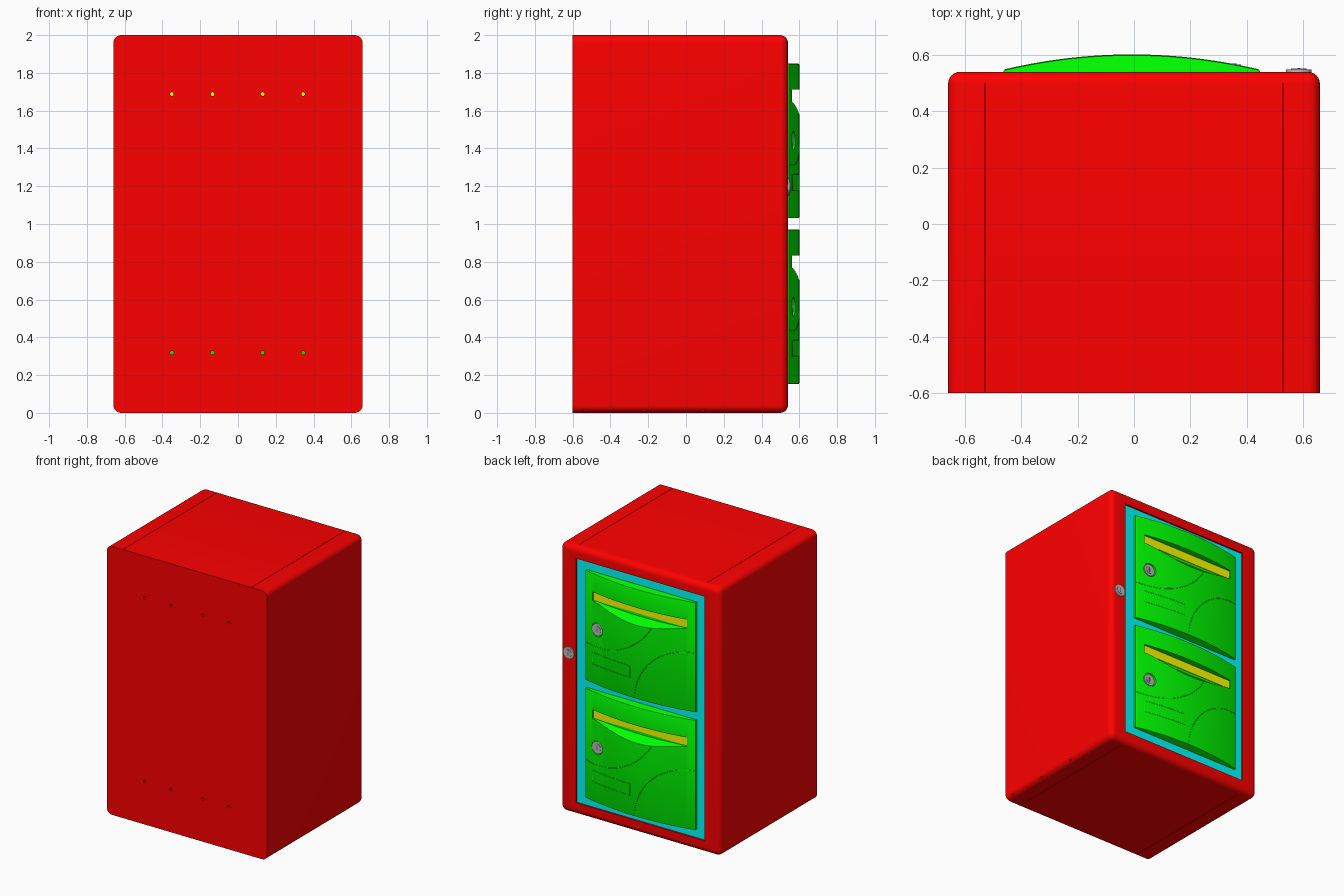
import bpy, bmesh, math
from math import radians, sin, cos

if "Cube" in bpy.data.objects:
    bpy.data.objects.remove(bpy.data.objects["Cube"])


def material(name, rgb):
    m = bpy.data.materials.new(name)
    m.diffuse_color = (*rgb, 1)
    m.use_nodes = True
    m.node_tree.nodes["Principled BSDF"].inputs["Base Color"].default_value = m.diffuse_color
    return m


RED = material("red", (1, 0, 0))
GREEN = material("green", (0, 1, 0))
CYAN = material("cyan", (0, 1, 1))
YELLOW = material("yellow", (1, 1, 0))
GREY = material("grey", (0.5, 0.5, 0.5))
DARK = material("dark_grey", (0.2, 0.2, 0.2))


def finish(bm, name, mat=None):
    bmesh.ops.recalc_face_normals(bm, faces=bm.faces[:])
    me = bpy.data.meshes.new(name)
    bm.to_mesh(me)
    bm.free()
    ob = bpy.data.objects.new(name, me)
    bpy.context.collection.objects.link(ob)
    if mat:
        me.materials.append(mat)
    return ob


def activate(ob):
    bpy.ops.object.select_all(action='DESELECT')
    bpy.context.view_layer.objects.active = ob
    ob.select_set(True)


def smooth(ob):
    activate(ob)
    bpy.ops.object.shade_smooth_by_angle(angle=radians(30))


def box_bm(x0, x1, y0, y1, z0, z1):
    bm = bmesh.new()
    bmesh.ops.create_cube(bm, size=1)
    for v in bm.verts:
        v.co = (x1 if v.co.x > 0 else x0, y1 if v.co.y > 0 else y0, z1 if v.co.z > 0 else z0)
    return bm


def box(name, *dims, mat=None):
    return finish(box_bm(*dims), name, mat)


def loft(name, rings, mat=None):
    """Closed solid joining equal-length outlines."""
    bm = bmesh.new()
    vs = [[bm.verts.new(p) for p in r] for r in rings]
    n = len(vs[0])
    for a, b in zip(vs, vs[1:]):
        for i in range(n):
            bm.faces.new((a[i], a[(i + 1) % n], b[(i + 1) % n], b[i]))
    bm.faces.new(vs[0])
    bm.faces.new(vs[-1])
    return finish(bm, name, mat)


def disc_y(name, x, z, r, y0, y1, mat=None, n=32):
    ang = [2 * math.pi * i / n for i in range(n)]
    return loft(name, [[(x + r * cos(a), y, z + r * sin(a)) for a in ang] for y in (y0, y1)], mat)


def cut(ob, cutter):
    m = ob.modifiers.new("cut", 'BOOLEAN')
    m.operation, m.solver, m.object = 'DIFFERENCE', 'EXACT', cutter
    activate(ob)
    bpy.ops.object.modifier_apply(modifier=m.name)
    bpy.data.objects.remove(cutter)


# Cabinet shell: rounded everywhere except the flat wall side
bm = box_bm(-0.66, 0.66, -0.6, 0.54, 0, 2)
edges = [e for e in bm.edges if any(v.co.y > 0 for v in e.verts)]
bmesh.ops.bevel(bm, geom=edges, offset=0.042, segments=6, profile=0.5, affect='EDGES')
cabinet = finish(bm, "cabinet_shell", RED)
cut(cabinet, box("cavity", -0.53, 0.53, -0.57, 0.7, 0.09, 1.91))

# Mounting holes, panel seams and small edge holes
for z in (0.318, 1.688):
    for x in (-0.35, -0.135, 0.13, 0.345):
        cut(cabinet, disc_y("hole", x, z, 0.01, -0.65, -0.5, n=16))
for s in (-1, 1):
    for z0, z1 in ((1.992, 2.1), (-0.1, 0.008)):
        cut(cabinet, box("seam", s * 0.5285 - 0.001, s * 0.5285 + 0.001, -0.595, 0.5, z0, z1))
for y in (-0.53, -0.22, 0.09):
    cut(cabinet, box("slot", 0.642, 0.7, y - 0.01, y + 0.01, 0.011, 0.019))
smooth(cabinet)

# Inner frame around the doors
for s, side in ((-1, "left"), (1, "right")):
    box("frame_" + side, *sorted((s * 0.445, s * 0.528)), 0.49, 0.53, 0.092, 1.908, mat=CYAN)
for name, z0, z1 in (("bottom", 0.092, 0.16), ("middle", 0.965, 1.035), ("top", 1.84, 1.908)):
    box("frame_" + name, -0.445, 0.445, 0.49, 0.53, z0, z1, mat=CYAN)


def bulge(x):
    return 0.6 - 0.26 * (x + 0.008) ** 2


def rib(name, pts, closed=False):
    """Fine raised line lying on the curved door face."""
    cu = bpy.data.curves.new(name, 'CURVE')
    cu.dimensions = '3D'
    cu.bevel_depth, cu.bevel_resolution = 0.003, 2
    sp = cu.splines.new('POLY')
    sp.points.add(len(pts) - 1)
    for p, (x, z) in zip(sp.points, pts):
        p.co = (x, bulge(x) - 0.001, z, 1)
    sp.use_cyclic_u = closed
    cu.materials.append(GREEN)
    bpy.context.collection.objects.link(bpy.data.objects.new(name, cu))


def lock(name, x, z, y0, y1):
    rim = disc_y(name + "_rim", x, z, 0.045, y0, y1, GREY)
    plug = disc_y(name + "_plug", x, z, 0.028, y1, y1 + 0.003, GREY)
    smooth(rim)
    smooth(plug)
    box(name + "_keyway", x - 0.005, x + 0.005, y1, y1 + 0.004, z - 0.018, z + 0.018, mat=DARK)


def handle_outline(y, z0, depth):
    """Straight top edge, bowed lower edge."""
    low = []
    for i in range(21):
        t = -1 + i / 10
        low.append((-0.012 + 0.388 * t, y, z0 - depth * (1 - t * t)))
    return low + [(0.376, y, z0 + 0.065), (-0.4, y, z0 + 0.065)]


def make_door(name, z):
    # Bowed door leaf
    xs = [-0.463 + 0.91 * i / 40 for i in range(41)]
    outline = [(x, bulge(x)) for x in xs] + [(0.447, 0.53), (-0.463, 0.53)]
    door = loft(name, [[(x, y, h) for x, y in outline] for h in (z, z + 0.818)], GREEN)
    bev = door.modifiers.new("bevel", 'BEVEL')
    bev.width, bev.segments, bev.limit_method, bev.angle_limit = 0.005, 2, 'ANGLE', radians(40)
    activate(door)
    bpy.ops.object.modifier_apply(modifier=bev.name)
    # Finger recess with a scooped lower lip, backed by a strip
    zh = z + 0.615
    cut(door, loft("scoop", [handle_outline(0.55, zh, 0.02), handle_outline(0.62, zh, 0.085)]))
    # Shallow round pocket for the lock
    cut(door, disc_y("pocket", 0.335, z + 0.41, 0.05, 0.557, 0.7))
    smooth(door)
    box(name + "_handle_strip", -0.4, 0.376, 0.525, 0.554, zh, zh + 0.064, mat=YELLOW)
    # Decorative arcs and label outline
    a = [radians(d) for d in range(0, 360, 2)]
    upper = [(0.36 + 0.58 * cos(t), z + 0.86 + 0.58 * sin(t)) for t in a]
    rib(name + "_upper_arc", [p for p in upper if p[0] < 0.443 and p[1] < z + 0.565])
    lower = [(-0.46 + 0.47 * cos(t), z - 0.03 + 0.47 * sin(t)) for t in a[:46]]
    rib(name + "_lower_arc", [p for p in lower if p[1] > z + 0.005])
    lx = [0.045 + 0.33 * i / 10 for i in range(11)]
    rib(name + "_label_outline",
        [(x, z + 0.145) for x in lx] + [(x, z + 0.23) for x in reversed(lx)], True)
    lock(name + "_lock", 0.335, z + 0.41, 0.54, 0.566)


make_door("lower_door", 0.153)
make_door("upper_door", 1.031)

# Main cabinet lock
lock("cabinet_lock", 0.585, 1.195, 0.53, 0.549)
